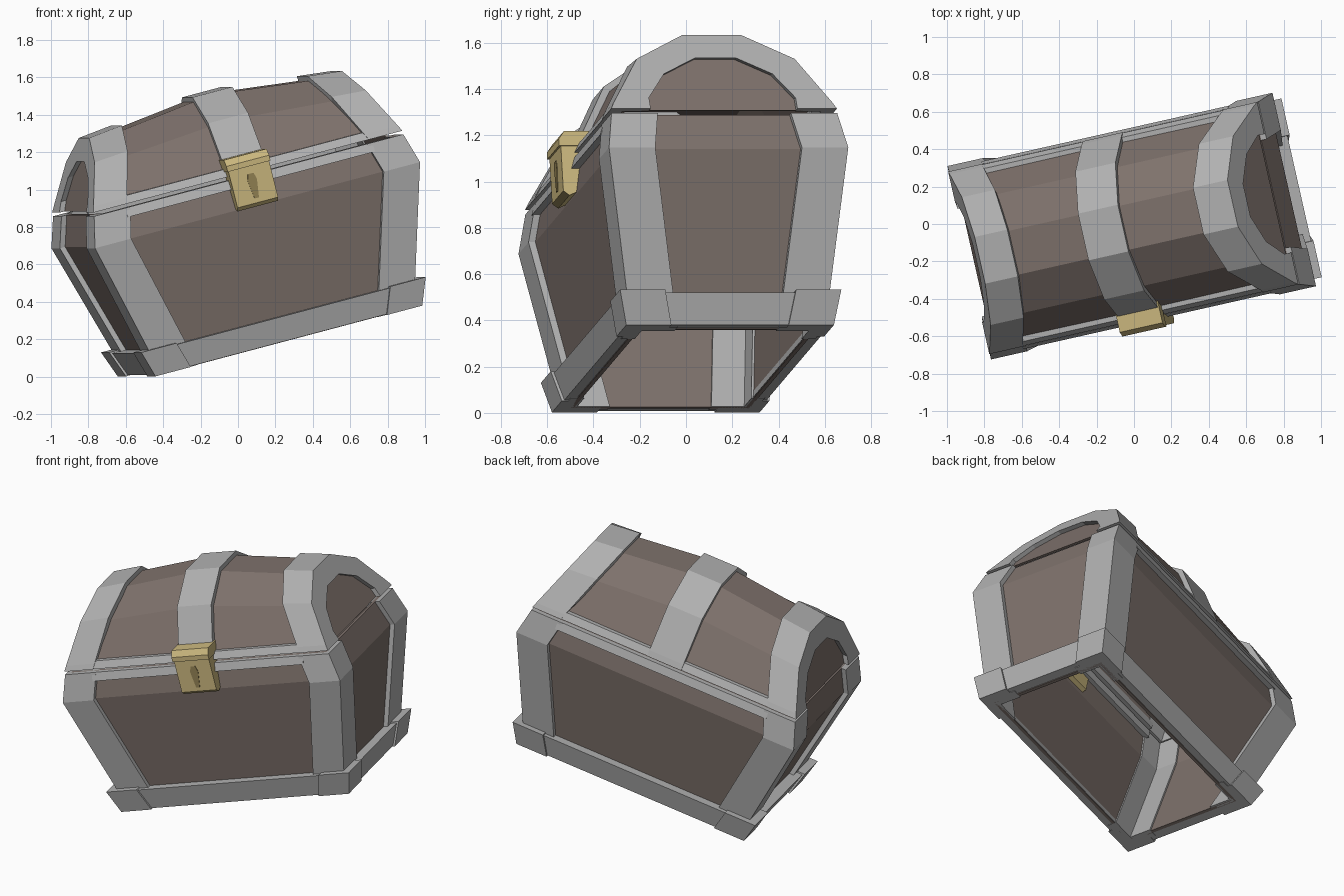
import bpy, bmesh, math
from mathutils import Matrix

cube = bpy.data.objects.get("Cube")
if cube:
    bpy.data.objects.remove(cube)

# The whole chest rests tilted and turned
POSE = (Matrix.Translation((0.171, 0.03, 0.191))
        @ Matrix.Rotation(math.radians(12.7), 4, 'Z')
        @ Matrix.Rotation(math.radians(-14.5), 4, 'Y'))


def material(name, rgb):
    m = bpy.data.materials.new(name)
    m.use_nodes = True
    m.diffuse_color = (*rgb, 1)
    m.node_tree.nodes["Principled BSDF"].inputs["Base Color"].default_value = (*rgb, 1)
    return m


STEEL = material("grey_metal", (0.44, 0.44, 0.44))
WOOD = material("brown_wood", (0.21, 0.168, 0.15))
GOLD = material("gold", (0.6, 0.48, 0.21))
DARK = material("keyhole_gold", (0.3, 0.23, 0.09))


def loft(name, rings, mat, cyclic=False):
    """Skin a list of equal rings; cap the ends unless cyclic."""
    bm = bmesh.new()
    vs = [[bm.verts.new(p) for p in r] for r in rings]
    n = len(rings[0])
    pairs = list(zip(vs, vs[1:])) + ([(vs[-1], vs[0])] if cyclic else [])
    for a, b in pairs:
        for i in range(n):
            j = (i + 1) % n
            bm.faces.new((a[i], a[j], b[j], b[i]))
    if not cyclic:
        bm.faces.new(vs[0])
        bm.faces.new(vs[-1])
    bmesh.ops.recalc_face_normals(bm, faces=bm.faces)
    me = bpy.data.meshes.new(name)
    bm.to_mesh(me)
    bm.free()
    me.materials.append(mat)
    ob = bpy.data.objects.new(name, me)
    bpy.context.collection.objects.link(ob)
    ob.matrix_world = POSE
    return ob


def rect(z, hx, hy):
    return [(hx, hy, z), (-hx, hy, z), (-hx, -hy, z), (hx, -hy, z)]


def tube(name, levels, inset, t, mat):
    """Open four-sided wall following the levels (z, half length, half depth)."""
    outer = [rect(z, x - inset, y - inset) for z, x, y in levels]
    inner = [rect(z, x - inset - t, y - inset - t) for z, x, y in levels]
    loft(name, outer + inner[::-1], mat, cyclic=True)


def corner(name, levels, w, t, sx, sy):
    """L-shaped corner piece."""
    rings = []
    for z, x, y in levels:
        shape = [(x, y), (x - w, y), (x - w, y - t), (x - t, y - t), (x - t, y - w), (x, y - w)]
        rings.append([(sx * a, sy * b, z) for a, b in shape])
    loft(name, rings, STEEL)


def extrude_x(name, half, profile, mat):
    return loft(name, [[(x, y, z) for y, z in profile] for x in (-half, half)], mat)


# Body walls, open below, and the base frame
BODY = [(0.0, 0.715, 0.43), (0.75, 0.92, 0.53), (0.915, 0.875, 0.5)]
BASE = [(0.0, 0.755, 0.46), (0.145, 0.805, 0.49)]
tube("body_walls", BODY, 0.03, 0.02, WOOD)
tube("base_frame", [(0.004, 0.755, 0.46), (0.137, 0.802, 0.488)], 0.012, 0.07, STEEL)

# Corner posts and feet
for sx, end in ((1, "left"), (-1, "right")):
    for sy, side in ((1, "back"), (-1, "front")):
        corner(f"{side}_{end}_post", BODY, 0.205, 0.06, sx, sy)
        corner(f"{side}_{end}_foot", BASE, 0.2, 0.085, sx, sy)

# Rim strips on both sides of the seam
for s, side in ((1, "back"), (-1, "front")):
    extrude_x(f"{side}_body_rim", 0.7,
              [(s * y, z) for y, z in ((0.43, 0.865), (0.514, 0.865), (0.498, 0.915), (0.43, 0.915))], STEEL)
    extrude_x(f"{side}_lid_rim", 0.7,
              [(s * y, z) for y, z in ((0.42, 0.935), (0.497, 0.935), (0.474, 0.978), (0.42, 0.978))], STEEL)

# Lid arches, given as half profiles (depth, height)
SEAM = 0.935
OUTER = [(0.5, SEAM), (0.485, 0.965), (0.35, 1.185), (0.128, 1.306)]
INNER = [(0.325, SEAM), (0.325, 0.99), (0.24, 1.11), (0.09, 1.19)]
PANEL = [(0.47, SEAM), (0.455, 0.962), (0.325, 1.165), (0.12, 1.281)]


def arch(half):
    return half + [(-y, z) for y, z in reversed(half)]


def grow(points, ky, kz):
    return [(y * ky, SEAM + (z - SEAM) * kz) for y, z in points]


def shell_ring(x, half, k, thin):
    out = grow(arch(half), 1, k)
    return [(x, y, z) for y, z in out + grow(out, thin, thin)[::-1]]


def lid_end(z):
    return 0.875 - 0.43 * (z - SEAM)


# Crowned lid boards and the middle band
loft("lid_boards", [shell_ring(x, PANEL, k, 0.95) for x, k in
                    ((-0.69, 1), (-0.1, 1.2), (0.1, 1.2), (0.69, 1))], WOOD)
loft("lid_middle_band", [shell_ring(x, OUTER, 1.185, 0.9) for x in (-0.113, 0.113)], STEEL)

# Lid end frames and the recessed end boards
for sx, end in ((1, "left"), (-1, "right")):
    rings = []
    for (y, z), (yi, zi) in zip(arch(OUTER), arch(INNER)):
        x = lid_end(z)
        (yt, zt), = grow([(y, z)], 0.88, 0.88)
        (_, zr), = grow([(y, z)], 1, 1.055)
        xi = lid_end(zi)
        ring = [(x, y, z), (x - 0.19, y, zr), (x - 0.19, yt, zt),
                (lid_end(zt) - 0.05, yt, zt), (xi - 0.05, yi, zi), (xi, yi, zi)]
        rings.append([(sx * a, b, c) for a, b, c in ring])
    loft(f"{end}_lid_frame", rings, STEEL)
    board = grow(arch(INNER), 1.1, 1.08)
    loft(f"{end}_lid_board", [[(sx * (lid_end(z) - d), y, z) for y, z in board]
                              for d in (0.03, 0.045)], WOOD)

# Lock: lower case, upper clasp and keyhole
extrude_x("lock_case", 0.115, [(-0.45, 0.78), (-0.53, 0.745), (-0.556, 0.765),
                               (-0.556, 0.965), (-0.45, 0.965)], GOLD)
extrude_x("lock_clasp", 0.121, [(-0.42, 0.965), (-0.565, 0.965), (-0.565, 0.995),
                                (-0.54, 1.03), (-0.42, 1.03)], GOLD)
KEY = [(-0.012, 0.79), (0.012, 0.79), (0.026, 0.89), (0.016, 0.925), (-0.016, 0.925), (-0.026, 0.89)]
loft("keyhole", [[(x, y, z) for x, z in KEY] for y in (-0.559, -0.552)], DARK)
